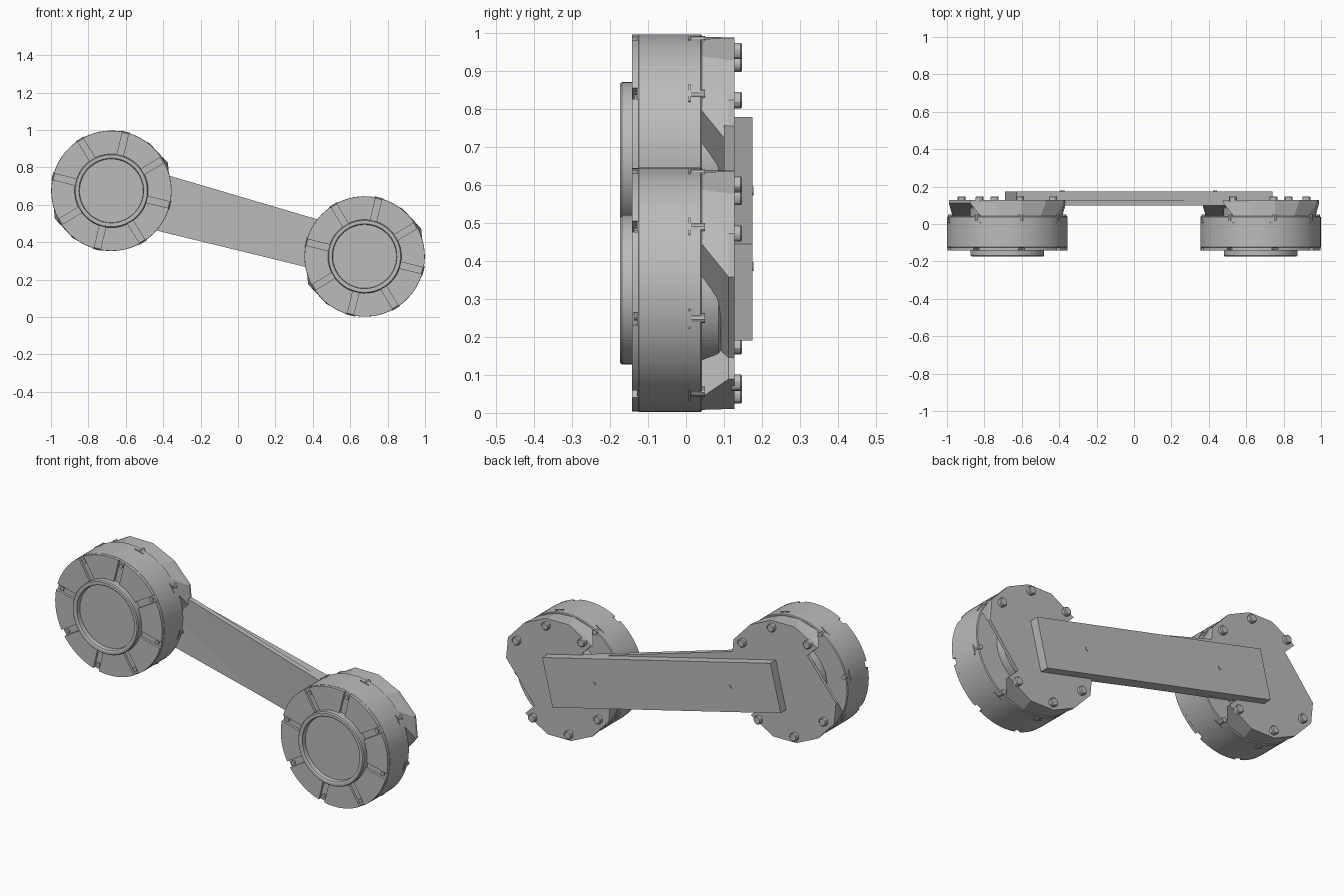
import bpy, bmesh
from math import sin, cos, pi, radians, asin
from mathutils import Vector

cube = bpy.data.objects.get("Cube")
if cube:
    bpy.data.objects.remove(cube, do_unlink=True)

TILT = radians(13.74)          # downward slope of the link arm
R = 0.322                      # drum radius

grey = bpy.data.materials.new("machined grey")
grey.use_nodes = True
GREY = (0.5, 0.5, 0.5, 1)
grey.diffuse_color = GREY
grey.node_tree.nodes["Principled BSDF"].inputs["Base Color"].default_value = GREY


def place(c, u, v, y):
    """Point from arm-aligned coordinates around centre c = (x, z)."""
    return Vector((c[0] + u * cos(TILT) + v * sin(TILT), y,
                   c[1] - u * sin(TILT) + v * cos(TILT)))


def polar(deg, r):
    return r * cos(radians(deg)), r * sin(radians(deg))


def loft(name, groups, smooth=False):
    """Skin each group of rings into a closed solid; join all in one object."""
    bm = bmesh.new()
    for rings in groups:
        rows = [[bm.verts.new(p) for p in ring] for ring in rings]
        n = len(rows[0])
        for a, b in zip(rows, rows[1:]):
            for i in range(n):
                j = (i + 1) % n
                bm.faces.new((a[i], a[j], b[j], b[i]))
        bm.faces.new(rows[0])
        bm.faces.new(rows[-1])
    bmesh.ops.recalc_face_normals(bm, faces=bm.faces)
    me = bpy.data.meshes.new(name)
    bm.to_mesh(me)
    bm.free()
    me.materials.append(grey)
    ob = bpy.data.objects.new(name, me)
    bpy.context.collection.objects.link(ob)
    if smooth:
        bpy.ops.object.select_all(action='DESELECT')
        ob.select_set(True)
        bpy.context.view_layer.objects.active = ob
        bpy.ops.object.shade_smooth_by_angle(angle=radians(30))


def lathe(c, profile, sides, u=0, v=0):
    """Rings about the y axis from (y, radius) pairs."""
    return [[place(c, u + r * cos(2 * pi * i / sides), v + r * sin(2 * pi * i / sides), y)
             for i in range(sides)] for y, r in profile]


def prism(c, outline, y0, y1):
    return [[place(c, u, v, y) for u, v in outline] for y in (y0, y1)]


def segment(start):
    """Outline of one cover plate between two radial slots."""
    pts = []
    for r, order in ((0.19, range(9)), (R - 0.001, range(8, -1, -1))):
        gap = asin(0.017 / r)
        for i in order:
            a = start + gap + (pi / 4 - 2 * gap) * i / 8
            pts.append((r * cos(a), r * sin(a)))
    return pts


def half_turn(pts):
    return pts + [(-u, -v) for u, v in pts]


def wheel(side, c):
    # drum with a small front chamfer
    loft(side + "_drum", [lathe(c, [(0.042, R - 0.004), (0.038, R), (-0.124, R),
                                    (-0.129, R - 0.005)], 72)], True)
    # raised front cover plates
    loft(side + "_cover_plates",
         [prism(c, segment(k * pi / 4), -0.12, -0.142) for k in range(8)], True)
    # hub ring with a recessed face
    loft(side + "_hub", [lathe(c, [(-0.12, 0.197), (-0.168, 0.197), (-0.174, 0.192),
                                   (-0.174, 0.178), (-0.17, 0.172), (-0.146, 0.17)], 64)], True)
    # slot screws, and retaining screws around the back rim
    screws, rim = [], []
    for k in range(8):
        u, v = polar(45 * k, 0.294)
        screws.append(lathe(c, [(-0.12, 0.011), (-0.137, 0.011)], 10, u, v))
        u, v = polar(45 * k, R - 0.009)
        rim.append(lathe(c, [(0.015, 0.013), (0.05, 0.013)], 10, u, v))
        a = radians(45 * k)
        tab = [(r * cos(a) - t * sin(a), r * sin(a) + t * cos(a))
               for r, t in ((0.3, -0.026), (R + 0.003, -0.026), (R + 0.003, 0.026), (0.3, 0.026))]
        rim.append(prism(c, tab, 0.006, 0.012))
    loft(side + "_slot_screws", screws, True)
    loft(side + "_rim_screws", rim, True)
    # rear boss
    loft(side + "_rear_boss", [lathe(c, [(0.03, 0.2), (0.085, 0.2), (0.092, 0.193)], 48)], True)
    # faceted rear clamp: narrow waist at the drum, two wide lobes at the back
    base = half_turn([(0.05, -0.1)] + [polar(a, 0.318) for a in (37, 52, 70, 90, 110, 130)])
    back = half_turn([(0.18, -0.14)] + [polar(a, r) for a, r in (
        (20, 0.315), (40, 0.337), (65, 0.326), (90, 0.322), (115, 0.32), (144, 0.308))])
    loft(side + "_rear_clamp", [[[place(c, u, v, 0.038) for u, v in base],
                                 [place(c, u, v, 0.112) for u, v in back],
                                 [place(c, u, v, 0.128) for u, v in back]]])
    # clamp bolts, three on each lobe
    bolts = []
    for a in (45, 90, 135, 225, 270, 315):
        u, v = polar(a, 0.286)
        bolts.append(lathe(c, [(0.12, 0.022), (0.144, 0.022), (0.148, 0.018)], 12, u, v))
    loft(side + "_clamp_bolts", bolts, True)


wheel("right", (-0.677, 0.675))
wheel("left", (0.677, 0.324))

# link arm
mid = (0.025, 0.485)
L, H = 0.705, 0.131
loft("link_arm", [prism(mid, [(-L, -H), (L, -H), (L, H), (-L, H)], 0.11, 0.175)])

# tapered front web, deeper toward the upper wheel
front = [(-0.5, 0.795, 0.1), (0.5, 0.5, 0.1), (0.5, 0.235, 0.1), (-0.5, 0.478, 0.122)]
loft("front_web", [[[Vector((x, y, z)) for x, z, y in front],
                    [Vector((x, 0.128, z)) for x, z, y in front]]])

# small pins on the back of the arm
loft("arm_pins", [lathe(mid, [(0.17, 0.012), (0.178, 0.012)], 12, u, 0)
                  for u in (-0.42, 0.42)], True)
